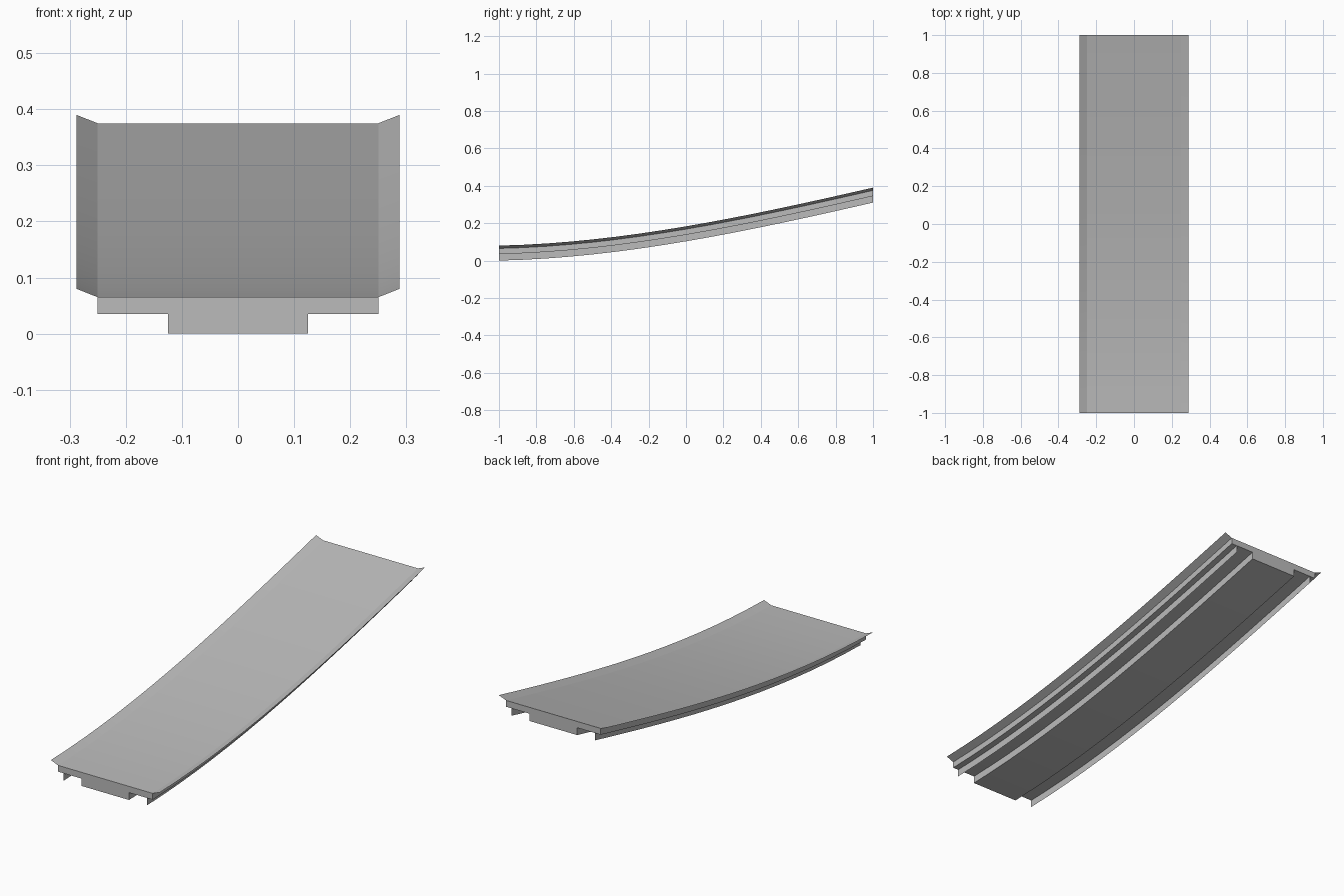
import bpy, bmesh

cube = bpy.data.objects.get("Cube")
if cube:
    bpy.data.objects.remove(cube)

grey = bpy.data.materials.new("plain grey")
grey.use_nodes = True
colour = (0.5, 0.5, 0.5, 1)
grey.diffuse_color = colour
grey.node_tree.nodes["Principled BSDF"].inputs["Base Color"].default_value = colour

STEPS = 16


def rise(t):
    """Height of the ramp at distance t from the front end."""
    return 0.0212 * t + 0.0967 * t ** 2 - 0.0149 * t ** 3


def sweep(name, profile, closed):
    """Carry an upright (x, z) profile along the curved ramp."""
    bm = bmesh.new()
    rings = []
    for i in range(STEPS + 1):
        t = 2 * i / STEPS
        rings.append([bm.verts.new((x, t - 1, z + rise(t))) for x, z in profile])
    n = len(profile)
    for a, b in zip(rings, rings[1:]):
        for j in range(n if closed else n - 1):
            k = (j + 1) % n
            bm.faces.new((a[j], a[k], b[k], b[j]))
    if closed:
        bm.faces.new(rings[0])
        bm.faces.new(rings[-1])
        bmesh.ops.recalc_face_normals(bm, faces=bm.faces)
    mesh = bpy.data.meshes.new(name)
    bm.to_mesh(mesh)
    bm.free()
    mesh.materials.append(grey)
    obj = bpy.data.objects.new(name, mesh)
    bpy.context.collection.objects.link(obj)
    bpy.ops.object.select_all(action='DESELECT')
    obj.select_set(True)
    bpy.context.view_layer.objects.active = obj
    bpy.ops.object.shade_smooth_by_angle()
    return obj


# Deck slab with the wide keel beneath it
half = [(0.125, 0), (0.125, 0.035), (0.25, 0.035), (0.25, 0.065)]
sweep("deck_and_keel", half + [(-x, z) for x, z in reversed(half)], True)

# Thin flared edges and hanging fins on both sides
for side, s in (("left", 1), ("right", -1)):
    wing = [(0.25 * s, 0.065), (0.288 * s, 0.08)]
    sweep(side + "_flared_edge", wing if s > 0 else wing[::-1], False)
    fin = [(0.22 * s, 0), (0.22 * s, 0.035)]
    sweep(side + "_fin", fin if s > 0 else fin[::-1], False)
